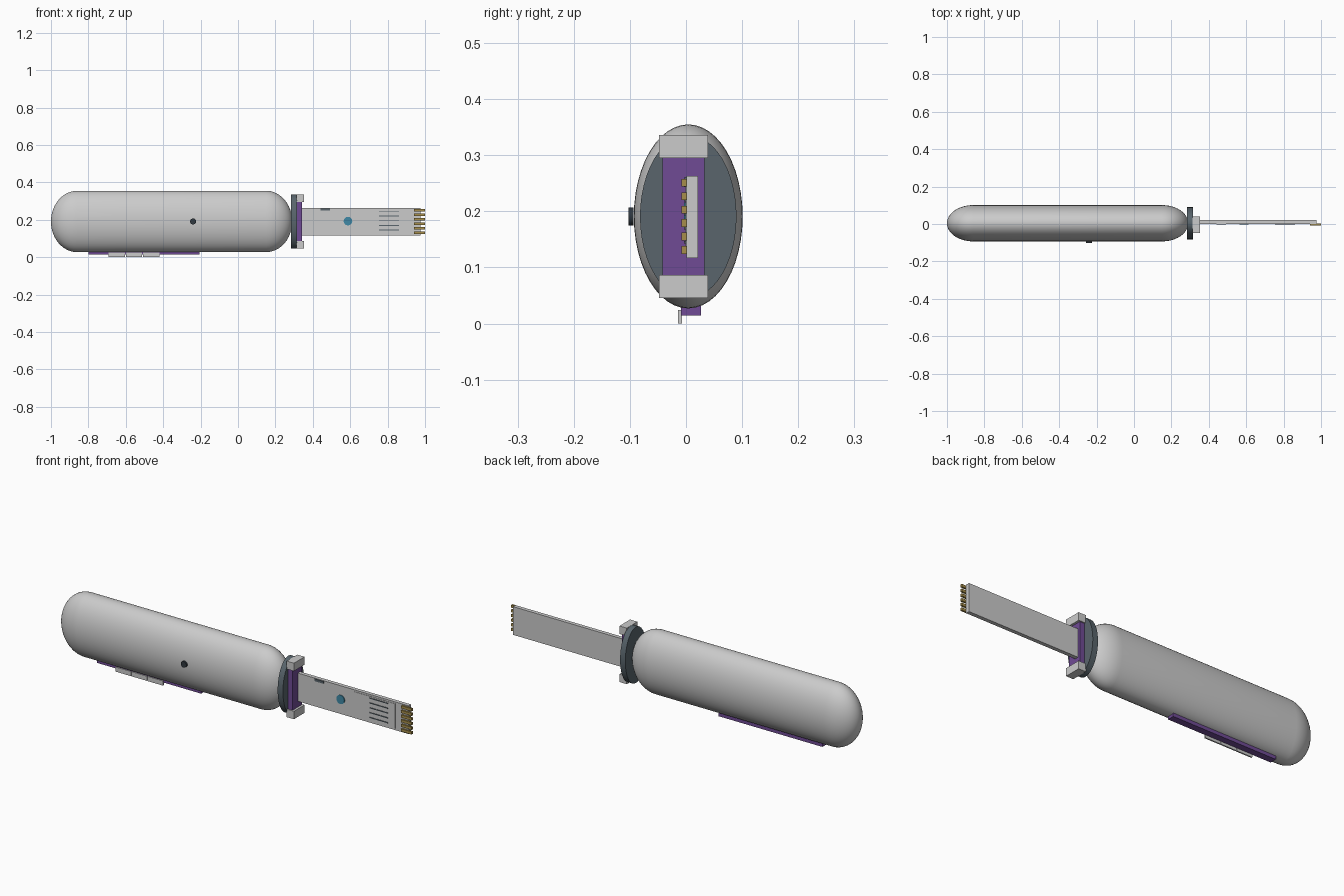
import bpy, math

if "Cube" in bpy.data.objects:
    bpy.data.objects.remove(bpy.data.objects["Cube"])

def material(name, color):
    m = bpy.data.materials.new(name)
    m.diffuse_color = (*color, 1)
    m.use_nodes = True
    m.node_tree.nodes["Principled BSDF"].inputs["Base Color"].default_value = m.diffuse_color
    return m

SLATE = material("slate", (0.10, 0.13, 0.15))
PURPLE = material("purple", (0.16, 0.07, 0.30))
BLUE = material("blue", (0.05, 0.25, 0.38))
GOLD = material("gold", (0.38, 0.27, 0.07))
DARK = material("dark", (0.03, 0.04, 0.05))

def finish(ob, name, mat):
    ob.name = name
    if mat:
        ob.data.materials.append(mat)
    return ob

def box(name, x, y, z, mat=None):
    """Box from (min, max) ranges on each axis."""
    bpy.ops.mesh.primitive_cube_add(size=1, location=[(a + b) / 2 for a, b in (x, y, z)])
    ob = bpy.context.object
    ob.scale = [b - a for a, b in (x, y, z)]
    bpy.ops.object.transform_apply(location=False, rotation=False)
    return finish(ob, name, mat)

def disc(name, loc, radius, depth, rot, scale=(1, 1, 1), mat=None, sides=32):
    bpy.ops.mesh.primitive_cylinder_add(vertices=sides, radius=radius, depth=depth, rotation=rot)
    bpy.ops.object.transform_apply(location=False, scale=False)
    ob = bpy.context.object
    ob.location, ob.scale = loc, scale
    bpy.ops.object.transform_apply(location=False, rotation=False)
    bpy.ops.object.shade_smooth_by_angle(angle=math.radians(35))
    return finish(ob, name, mat)

def capsule(name, x0, x1, cap, ry, rz, cy, cz, sides=48, rings=12):
    """Oval capsule along x with elliptical end caps."""
    prof = [(x0 + cap * (1 - math.cos(t)), math.sin(t))
            for t in (math.pi / 2 * i / rings for i in range(1, rings + 1))]
    prof += [(x0 + x1 - x, r) for x, r in reversed(prof)]
    verts = [(x, cy + ry * r * math.cos(a), cz + rz * r * math.sin(a))
             for x, r in prof for a in (2 * math.pi * j / sides for j in range(sides))]
    faces = []
    for i in range(len(prof) - 1):
        for j in range(sides):
            k = (j + 1) % sides
            faces.append((i * sides + j, (i + 1) * sides + j, (i + 1) * sides + k, i * sides + k))
    last = (len(prof) - 1) * sides
    verts += [(x0, cy, cz), (x1, cy, cz)]
    n = len(verts)
    for j in range(sides):
        k = (j + 1) % sides
        faces += [(n - 2, j, k), (n - 1, last + k, last + j)]
    me = bpy.data.meshes.new(name)
    me.from_pydata(verts, [], [f[::-1] for f in faces])
    me.shade_smooth()
    ob = bpy.data.objects.new(name, me)
    bpy.context.collection.objects.link(ob)
    return ob

# Handle
CY, CZ = 0.004, 0.191
capsule("handle_body", -1.0, 0.29, 0.14, 0.097, 0.164, CY, CZ)
disc("handle_button", (-0.24, -0.098, CZ), 0.016, 0.009, (math.pi / 2, 0, 0), mat=DARK)

# Rail and tabs under the handle
box("bottom_rail", (-0.80, -0.205), (-0.009, 0.027), (0.014, 0.034), PURPLE)
for i in range(3):
    x = -0.692 + i * 0.092
    box(f"rail_tab_{i}", (x, x + 0.088), (-0.014, -0.007), (0.0, 0.024))

# Oval collar with cross plate and clamp blocks
disc("collar", (0.2995, CY, CZ), 1, 0.03, (0, math.pi / 2, 0), (1, 0.086, 0.145), SLATE, 48)
box("guard_plate", (0.312, 0.342), (-0.042, 0.033), (0.07, 0.31), PURPLE)
for side in (-1, 1):
    zs = sorted((CZ + side * 0.104, CZ + side * 0.145))
    box("guard_block_" + ("top" if side > 0 else "bottom"), (0.312, 0.354), (-0.048, 0.039), zs)

# Flat blade with front details
box("blade", (0.335, 0.975), (0.001, 0.021), (0.117, 0.263))
box("blade_slot", (0.44, 0.492), (-0.003, 0.002), (0.249, 0.261), SLATE)
disc("blade_dot", (0.588, -0.0005, 0.193), 0.023, 0.006, (math.pi / 2, 0, 0), mat=BLUE)
box("vent_panel", (0.66, 0.90), (-0.001, 0.002), (0.126, 0.254))
for i in range(5):
    z = 0.145 + i * 0.025
    box(f"vent_slit_{i}", (0.755, 0.86), (-0.004, 0.0), (z - 0.002, z + 0.002), SLATE)

# Gold contact pins at the tip
for i in range(6):
    z = 0.131 + i * 0.024
    box(f"contact_pin_{i}", (0.94, 1.0), (-0.008, 0.0015), (z - 0.007, z + 0.007), GOLD)
